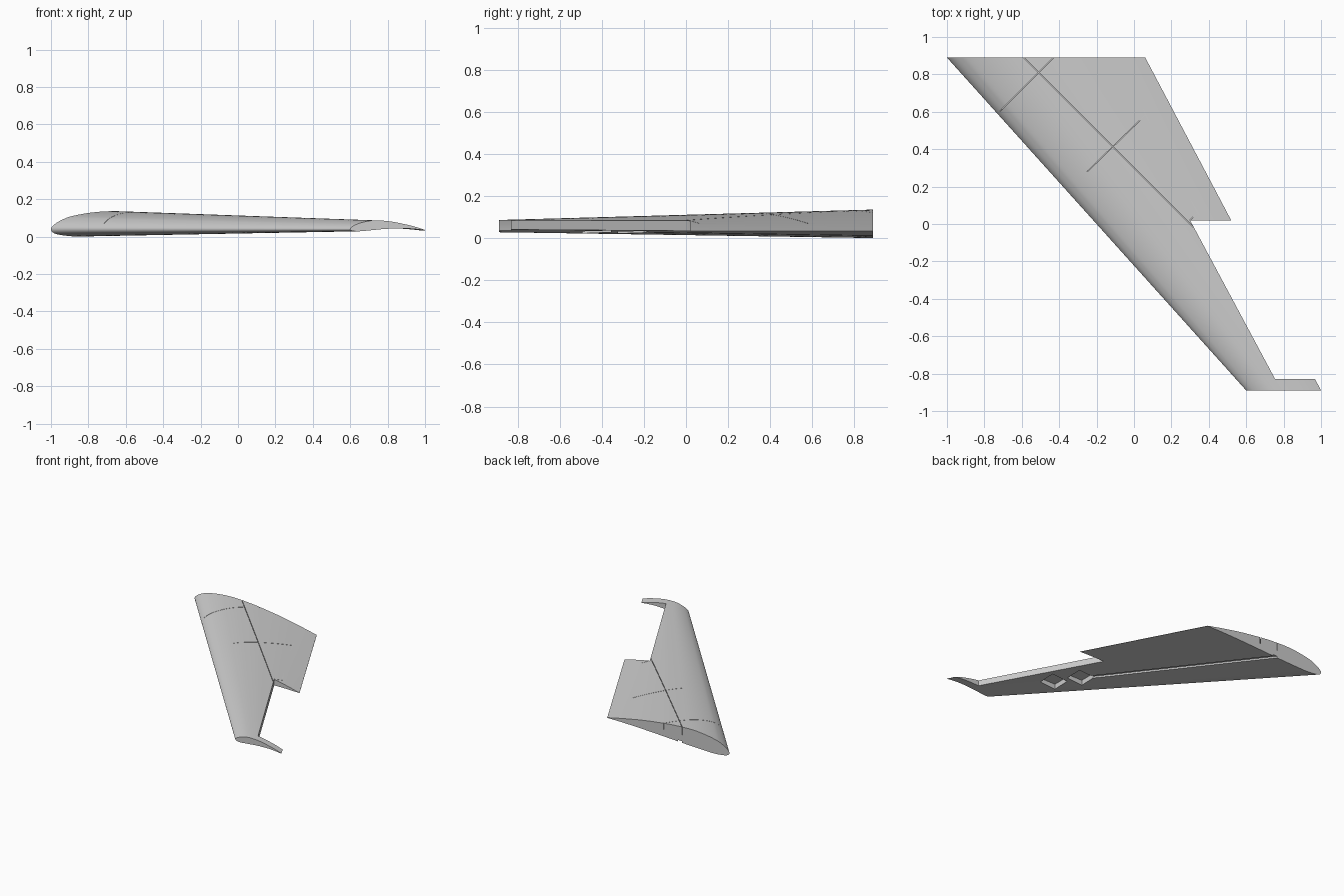
import bpy, bmesh, math
from mathutils import Vector

if "Cube" in bpy.data.objects:
    bpy.data.objects.remove(bpy.data.objects["Cube"])

# Section heights at chord fractions (root, tip)
F_TOP = [0, .01, .03, .06, .1, .2, .3, .4, .5, .6, .7, .8, .9, 1]
ROOT_TOP = [.04, .058, .075, .092, .108, .128, .136, .133, .125, .112, .097, .078, .057, .034]
TIP_TOP = [.04, .047, .054, .061, .068, .080, .086, .086, .083, .077, .069, .060, .049, .036]
F_BOT = [.01, .03, .06, .12, .2, .35, .5, .7, .85, 1]
ROOT_BOT = [.022, .013, .007, .001, .002, .008, .016, .026, .031, .032]
TIP_BOT = [.034, .031, .029, .0285, .031, .037, .042, .044, .041, .034]


def smooth(pts, n=4):
    """Catmull-Rom through an open list of 2D points."""
    out = []
    for i in range(len(pts) - 1):
        a, b, c, d = (Vector(pts[max(0, min(len(pts) - 1, i + k))]) for k in (-1, 0, 1, 2))
        for s in range(n):
            t = s / n
            out.append(.5 * (2 * b + (c - a) * t + (2 * a - 5 * b + 4 * c - d) * t * t
                             + (3 * b - a - 3 * c + d) * t ** 3))
    return out + [Vector(pts[-1])]


def section(top, bot):
    # square-root spacing keeps the nose round
    loop = [(math.sqrt(f), z) for f, z in zip(F_TOP, top)][::-1]
    loop += [(-math.sqrt(f), z) for f, z in zip(F_BOT, bot)]
    return [(p.x ** 2, p.y) for p in smooth(loop)]


def make(name, bm):
    bmesh.ops.recalc_face_normals(bm, faces=bm.faces)
    me = bpy.data.meshes.new(name)
    bm.to_mesh(me)
    bm.free()
    ob = bpy.data.objects.new(name, me)
    bpy.context.collection.objects.link(ob)
    return ob


def prism(name, poly, z0, z1):
    """Extruded plan outline; z0/z1 may be lists, one per corner."""
    n = len(poly)
    z0 = z0 if isinstance(z0, list) else [z0] * n
    z1 = z1 if isinstance(z1, list) else [z1] * n
    bm = bmesh.new()
    lo = [bm.verts.new((*p, z)) for p, z in zip(poly, z0)]
    hi = [bm.verts.new((*p, z)) for p, z in zip(poly, z1)]
    bm.faces.new(lo)
    bm.faces.new(hi)
    for i in range(n):
        j = (i + 1) % n
        bm.faces.new((lo[i], lo[j], hi[j], hi[i]))
    return make(name, bm)


def strip(a, b, w):
    a, b = Vector(a), Vector(b)
    d = (b - a).normalized()
    s = Vector((-d.y, d.x)) * w / 2
    return [tuple(p) for p in (a + s, b + s, b - s, a - s)]


# Swept, tapered wing panel
bm = bmesh.new()
root, tip = section(ROOT_TOP, ROOT_BOT), section(TIP_TOP, TIP_BOT)
rows = []
for k in range(9):
    t = k / 8
    le, chord, y = -1 + 1.6 * t, 1.06 - .66 * t, .89 - 1.78 * t
    rows.append([bm.verts.new((le + chord * (p[0] * (1 - t) + q[0] * t), y, p[1] * (1 - t) + q[1] * t))
                 for p, q in zip(root, tip)])
for r, s in zip(rows, rows[1:]):
    for i in range(len(r)):
        j = (i + 1) % len(r)
        bm.faces.new((r[i], r[j], s[j], s[i]))
bm.faces.new(rows[0])
bm.faces.new(rows[-1])
wing = make("wing_panel", bm)

# Control-surface cutout
cuts = [prism("cutout", [(.30, .02), (1.3, .02), (1.3, -.83), (.755, -.83)], -.2, .4)]
# Servo pockets underneath
for x, y, top in ((.283, -.256, .062), (.393, -.424, .063)):
    h = .068
    cuts.append(prism("pocket", [(x - h, y - h), (x + h, y - h), (x + h, y + h), (x - h, y + h)], -.1, top))
# Wiring channel underneath
cuts.append(prism("channel", strip((-.60, .93), (.147, -.084), .03), -.1, [.022, .038, .038, .022]))
cuts.append(prism("channel", strip((.14, -.075), (.25, -.22), .03), -.1, .0385))
# Thin slits in the upper skin
for a, b in (((-.63, .93), (.315, -.015)), ((-.73, .59), (-.39, .93)),
             ((-.25, .28), (.13, .65)), ((.30, .02), (.41, .13))):
    cuts.append(prism("slit", strip(a, b, .003), .07, .3))

bpy.context.view_layer.objects.active = wing
for c in cuts:
    c.hide_render = True
    m = wing.modifiers.new("cut", 'BOOLEAN')
    m.operation, m.solver, m.object = 'DIFFERENCE', 'EXACT', c
    bpy.ops.object.modifier_apply(modifier=m.name)
    bpy.data.objects.remove(c)

wing.select_set(True)
bpy.ops.object.shade_smooth_by_angle(angle=math.radians(30))
